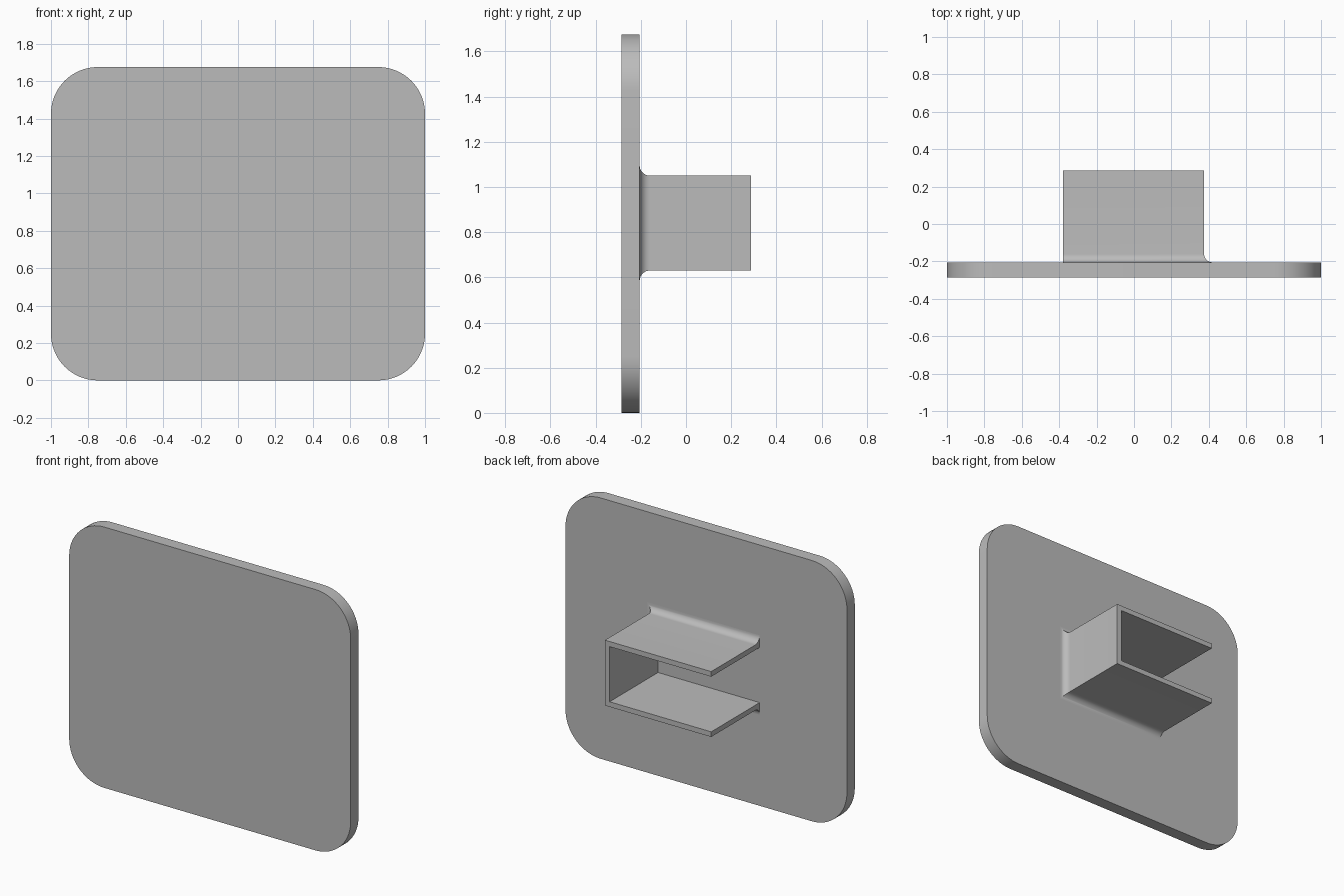
import bpy
import bmesh
from math import sin, cos, pi

cube = bpy.data.objects.get("Cube")
if cube:
    bpy.data.objects.remove(cube)

W, H = 1.0, 1.675                 # plate half width and height
FRONT, FACE, END = -0.285, -0.205, 0.287
RADIUS, FILLET, WALL = 0.25, 0.045, 0.033
LEFT, RIGHT, LOW, HIGH = -0.38, 0.375, 0.63, 1.05

grey = bpy.data.materials.new("plain grey")
grey.use_nodes = True
colour = (0.5, 0.5, 0.5, 1)
grey.diffuse_color = colour
grey.node_tree.nodes["Principled BSDF"].inputs["Base Color"].default_value = colour


def loft(name, rings):
    """Join matching rings of points into a closed, capped solid."""
    bm = bmesh.new()
    loops = [[bm.verts.new(p) for p in ring] for ring in rings]
    n = len(loops[0])
    for a, b in zip(loops, loops[1:]):
        for i in range(n):
            j = (i + 1) % n
            bm.faces.new((a[i], a[j], b[j], b[i]))
    bm.faces.new(loops[0])
    bm.faces.new(loops[-1])
    bmesh.ops.recalc_face_normals(bm, faces=bm.faces)
    mesh = bpy.data.meshes.new(name)
    bm.to_mesh(mesh)
    bm.free()
    mesh.materials.append(grey)
    obj = bpy.data.objects.new(name, mesh)
    bpy.context.collection.objects.link(obj)
    bpy.ops.object.select_all(action="DESELECT")
    obj.select_set(True)
    bpy.context.view_layer.objects.active = obj
    bpy.ops.object.shade_smooth_by_angle(angle=pi / 6)
    return obj


# Upright plate with rounded corners
outline = []
corners = [(1, 1), (-1, 1), (-1, -1), (1, -1)]
for quarter, (sx, sz) in enumerate(corners):
    for step in range(17):
        a = (quarter + step / 16) * pi / 2
        outline.append((sx * (W - RADIUS) + RADIUS * cos(a),
                        H / 2 + sz * (H / 2 - RADIUS) + RADIUS * sin(a)))
loft("plate", [[(x, y, z) for x, z in outline] for y in (FRONT, FACE)])


# Channel bracket, open to one side, flaring into the plate on its outside
def channel(y, flare):
    points = [(LEFT, HIGH + flare), (RIGHT + flare, HIGH + flare),
              (RIGHT + flare, LOW - flare), (LEFT, LOW - flare),
              (LEFT, LOW + WALL), (RIGHT - WALL, LOW + WALL),
              (RIGHT - WALL, HIGH - WALL), (LEFT, HIGH - WALL)]
    return [(x, y, z) for x, z in points]


rings = []
for step in range(11):
    a = step / 10 * pi / 2
    rings.append(channel(FACE + FILLET * (1 - cos(a)), FILLET * (1 - sin(a))))
rings.append(channel(END, 0))
loft("bracket", rings)
